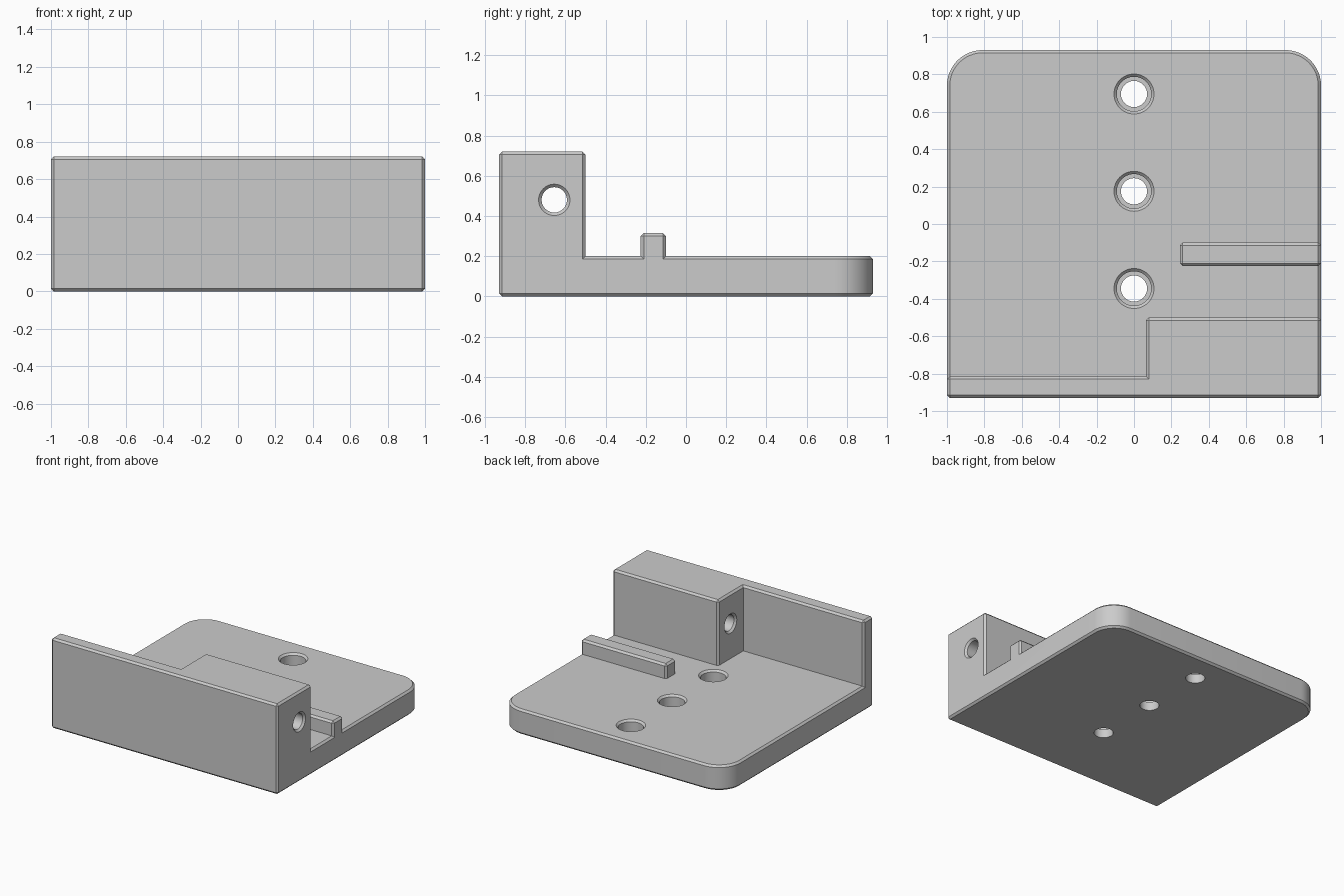
import bpy, bmesh, math
from mathutils import Matrix

if "Cube" in bpy.data.objects:
    bpy.data.objects.remove(bpy.data.objects["Cube"], do_unlink=True)

FRONT, BACK = -0.93, 0.93
BASE_TOP, WALL_TOP, RIB_TOP = 0.2, 0.72, 0.315
CHAMFER = 0.015

grey = bpy.data.materials.new("plain grey")
grey.use_nodes = True
GREY = (0.6, 0.6, 0.6, 1)
grey.diffuse_color = GREY
grey.node_tree.nodes["Principled BSDF"].inputs["Base Color"].default_value = GREY


def make_object(name, bm):
    bmesh.ops.recalc_face_normals(bm, faces=bm.faces[:])
    mesh = bpy.data.meshes.new(name)
    bm.to_mesh(mesh)
    bm.free()
    mesh.materials.append(grey)
    obj = bpy.data.objects.new(name, mesh)
    bpy.context.collection.objects.link(obj)
    return obj


def prism(name, outline, top):
    """Extrude a plan outline from the ground up to a height."""
    bm = bmesh.new()
    face = bm.faces.new([bm.verts.new((x, y, 0)) for x, y in outline])
    grown = bmesh.ops.extrude_face_region(bm, geom=[face], use_keep_orig=True)
    for v in grown["geom"]:
        if isinstance(v, bmesh.types.BMVert):
            v.co.z = top
    return make_object(name, bm)


def lathe(name, profile, matrix, steps=48):
    """Spin a closed (radius, height) profile about z, then place it."""
    bm = bmesh.new()
    verts = [bm.verts.new((r, 0, z)) for r, z in profile]
    edges = [bm.edges.new(pair) for pair in zip(verts, verts[1:])]
    bmesh.ops.spin(bm, geom=verts + edges, cent=(0, 0, 0), axis=(0, 0, 1),
                   angle=math.tau, steps=steps)
    bmesh.ops.remove_doubles(bm, verts=bm.verts[:], dist=0.0001)
    bmesh.ops.transform(bm, matrix=matrix, verts=bm.verts[:])
    return make_object(name, bm)


def combine(target, tool, operation):
    mod = target.modifiers.new(operation.lower(), "BOOLEAN")
    mod.object, mod.operation, mod.solver = tool, operation, "EXACT"
    bpy.context.view_layer.objects.active = target
    bpy.ops.object.modifier_apply(modifier=mod.name)
    bpy.data.objects.remove(tool, do_unlink=True)


# Base plate with rounded back corners
R, N = 0.19, 12
arc = [(1 - R + R * math.cos(a), BACK - R + R * math.sin(a))
       for a in (math.pi / 2 * i / N for i in range(N + 1))]
outline = [(-1, FRONT), (1, FRONT)] + arc + [(-x, y) for x, y in reversed(arc)]
bracket = prism("bracket_body", outline, BASE_TOP)

# Front wall with the thick block on the left half
wall = prism("front_wall", [(-1, FRONT), (1, FRONT), (1, -0.5), (0.065, -0.5),
                            (0.065, -0.815), (-1, -0.815)], WALL_TOP)
combine(bracket, wall, "UNION")

# Low guide rib
rib = prism("guide_rib", [(0.245, -0.225), (1, -0.225), (1, -0.1), (0.245, -0.1)], RIB_TOP)
combine(bracket, rib, "UNION")

# Merge flat regions and chamfer every sharp outer edge
bm = bmesh.new()
bm.from_mesh(bracket.data)
bmesh.ops.remove_doubles(bm, verts=bm.verts[:], dist=0.0005)
bmesh.ops.dissolve_limit(bm, angle_limit=math.radians(1), verts=bm.verts[:], edges=bm.edges[:])
sharp = [e for e in bm.edges if e.is_manifold and e.calc_face_angle_signed() > math.radians(40)]
bmesh.ops.bevel(bm, geom=sharp, offset=CHAMFER, segments=1, affect="EDGES", profile=0.5)
bm.to_mesh(bracket.data)
bm.free()

# Counterbored screw holes along the centre line
BORE, HOLE, LEDGE = 0.092, 0.07, 0.07
MOUTH = BORE + CHAMFER
screw = [(0, -0.1), (HOLE, -0.1), (HOLE, LEDGE), (BORE, LEDGE), (BORE, BASE_TOP - CHAMFER),
         (MOUTH, BASE_TOP), (MOUTH, BASE_TOP + 0.05), (0, BASE_TOP + 0.05)]
for y in (0.695, 0.175, -0.345):
    combine(bracket, lathe("screw_cutter", screw, Matrix.Translation((0, y, 0))), "DIFFERENCE")

# Cross hole through the block, chamfered at both ends
r, x0, x1 = 0.063, 0.065, 1
cross = [(0, x0 - 0.05), (r + CHAMFER, x0 - 0.05), (r + CHAMFER, x0), (r, x0 + CHAMFER),
         (r, x1 - CHAMFER), (r + CHAMFER, x1), (r + CHAMFER, x1 + 0.05), (0, x1 + 0.05)]
place = Matrix.Translation((0, -0.655, 0.48)) @ Matrix.Rotation(math.pi / 2, 4, "Y")
combine(bracket, lathe("cross_cutter", cross, place), "DIFFERENCE")

# Smooth the round surfaces only
bpy.ops.object.select_all(action="DESELECT")
bracket.select_set(True)
bpy.context.view_layer.objects.active = bracket
bpy.ops.object.shade_smooth_by_angle(angle=math.radians(25))
